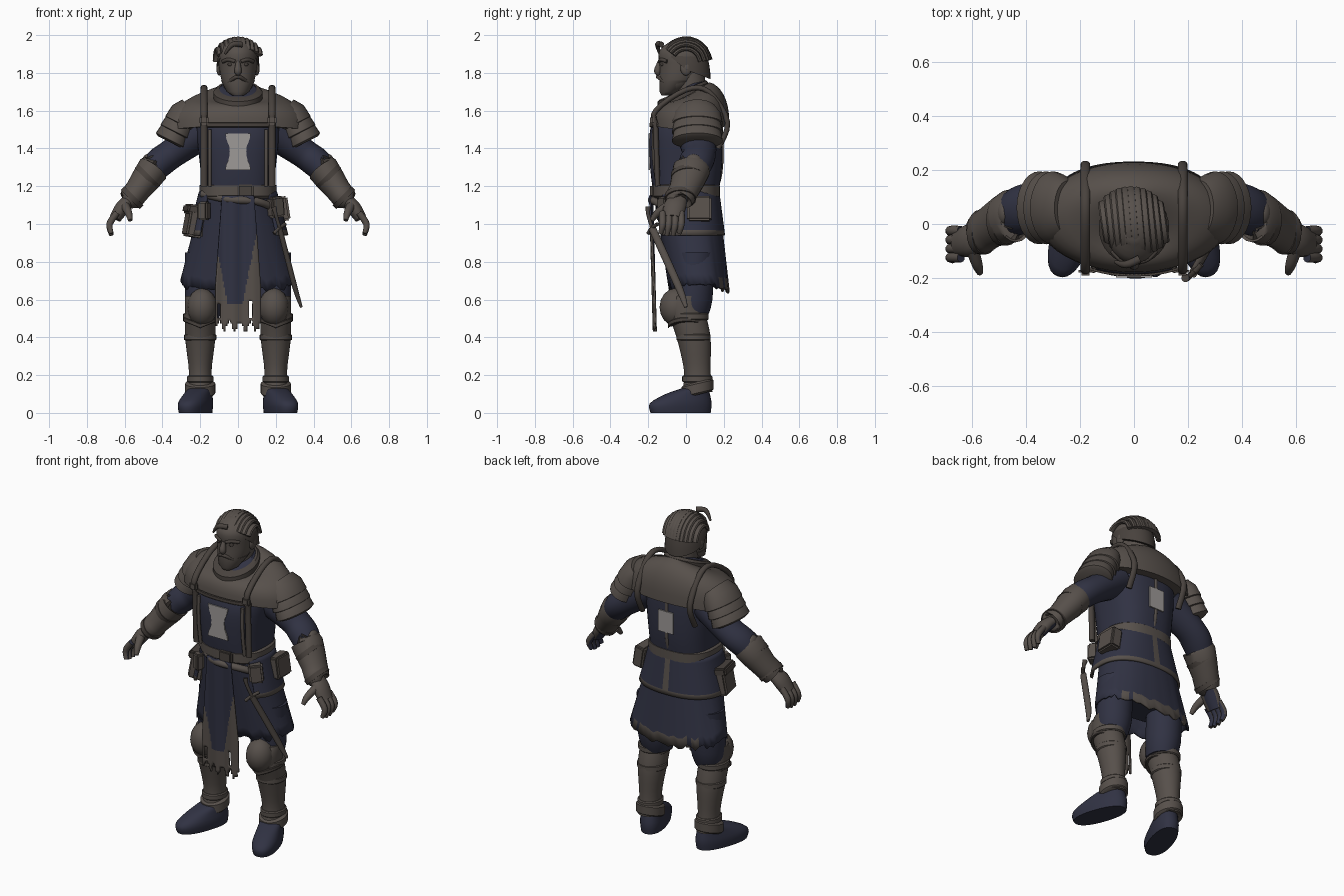
import bpy, bmesh, random
from math import sin, cos, pi, sqrt, copysign, radians
from mathutils import Vector, Matrix

random.seed(4)
if "Cube" in bpy.data.objects:
    bpy.data.objects.remove(bpy.data.objects["Cube"])

ALONG_X, ALONG_Y, ALONG_Z = Vector((1, 0, 0)), Vector((0, 1, 0)), Vector((0, 0, 1))


def material(name, red, green, blue):
    created = bpy.data.materials.new(name)
    created.use_nodes = True
    colour = (red, green, blue, 1)
    created.diffuse_color = colour
    created.node_tree.nodes["Principled BSDF"].inputs["Base Color"].default_value = colour
    return created


BROWN = material("worn brown", .095, .08, .07)
DARK = material("dark brown", .065, .054, .047)
NAVY = material("navy cloth", .03, .032, .056)
GREY = material("pale grey", .34, .32, .31)


def finish(name, verts, faces, materials, paint=None, thickness=0):
    mesh = bpy.data.meshes.new(name)
    mesh.from_pydata(verts, [], faces)
    for entry in materials if isinstance(materials, tuple) else (materials,):
        mesh.materials.append(entry)
    bm = bmesh.new()
    bm.from_mesh(mesh)
    bmesh.ops.recalc_face_normals(bm, faces=bm.faces)
    bm.to_mesh(mesh)
    bm.free()
    if paint:
        for face in mesh.polygons:
            face.material_index = int(paint(face.center, face.normal))
    part = bpy.data.objects.new(name, mesh)
    bpy.context.collection.objects.link(part)
    if thickness:
        solidify = part.modifiers.new("thickness", "SOLIDIFY")
        solidify.thickness, solidify.offset = thickness, 0
    bpy.ops.object.select_all(action="DESELECT")
    part.select_set(True)
    bpy.context.view_layer.objects.active = part
    bpy.ops.object.shade_smooth_by_angle(angle=radians(40))


def skin(rows, count, closed):
    width = count if closed else count - 1
    return [(row * count + i, row * count + (i + 1) % count,
             (row + 1) * count + (i + 1) % count, (row + 1) * count + i)
            for row in range(rows - 1) for i in range(width)]


def caps(rows, count):
    return [tuple(range(count)), tuple(range((rows - 1) * count, rows * count))]


def smooth(rows, steps):
    """Catmull-Rom curve through rows of numbers."""
    if steps == 1:
        return rows
    last, result = len(rows) - 1, []
    for k in range(last):
        quad = list(zip(rows[max(k - 1, 0)], rows[k], rows[k + 1], rows[min(k + 2, last)]))
        for step in range(steps):
            t = step / steps
            result.append(tuple(b + t / 2 * (c - a + t * (2 * a - 5 * b + 4 * c - d + t * (3 * (b - c) + d - a)))
                                for a, b, c, d in quad))
    return result + [rows[last]]


def loft(name, materials, rings, x=0, count=32, power=2, steps=1, yaw=0, span=None,
         shift=None, paint=None, thickness=0):
    """Stack of level rings (z, y, x radius, y radius); a span leaves it open."""
    rings = smooth(rings, steps)
    verts = []
    for k, (z, y, wide, deep) in enumerate(rings):
        for i in range(count):
            angle = 2 * pi * i / count
            if span:
                angle = radians(span[0] + (span[1] - span[0]) * i / (count - 1))
            c, s = cos(angle), sin(angle)
            point = Vector((copysign(abs(c) ** (2 / power), c) * wide,
                            copysign(abs(s) ** (2 / power), s) * deep + y,
                            z + (shift(c, s, k / (len(rings) - 1)) if shift else 0)))
            verts.append(Matrix.Rotation(yaw, 3, "Z") @ point + ALONG_X * x)
    faces = skin(len(rings), count, not span)
    if not thickness:
        faces += caps(len(rings), count)
    finish(name, verts, faces, materials, paint, thickness)


def band(name, mat, z, y, wide, deep, half, **options):
    """Raised strip with bevelled edges."""
    edge = half / 3
    loft(name, mat, [(z + half * h, y, wide - edge * e, deep - edge * e)
                     for h, e in ((-1, 1), (-.7, 0), (.7, 0), (1, 1))], **options)


def ball(name, mat, at, size):
    turns = [pi * (k / 8 - .5) * .97 for k in range(9)]
    loft(name, mat, [(at[2] + size[2] * sin(t), at[1], size[0] * cos(t), size[1] * cos(t)) for t in turns],
         x=at[0], count=16)


def tube(name, materials, path, along=ALONG_Y, flat=1, side=1, count=14, steps=4, paint=None):
    """Sweep of (x, y, z, radius); flat scales the radius across the along axis."""
    path = smooth(path, steps)
    points = [Vector((p[0] * side, p[1], p[2])) for p in path]
    verts = []
    for k, point in enumerate(points):
        tangent = (points[min(k + 1, len(points) - 1)] - points[max(k - 1, 0)]).normalized()
        u = (along - tangent * along.dot(tangent)).normalized()
        v = tangent.cross(u) * flat
        for i in range(count):
            angle = 2 * pi * i / count
            verts.append(point + (u * cos(angle) + v * sin(angle)) * path[k][3])
    finish(name, verts, skin(len(path), count, True) + caps(len(path), count), materials, paint)


def block(name, mat, at, size, tilt=0, turn=0):
    bm = bmesh.new()
    bmesh.ops.create_cube(bm, size=1, matrix=Matrix.Diagonal((*size, 1)))
    bmesh.ops.bevel(bm, geom=bm.edges[:], offset=.01, segments=2, affect="EDGES")
    mesh = bpy.data.meshes.new(name)
    bm.to_mesh(mesh)
    bm.free()
    mesh.materials.append(mat)
    part = bpy.data.objects.new(name, mesh)
    part.location, part.rotation_euler = at, (0, tilt, turn)
    bpy.context.collection.objects.link(part)


def emblem(name, bottom, top, y, width, flare):
    rows = 15
    heights = [bottom + (top - bottom) * k / (rows - 1) for k in range(rows)]
    half = [width + flare * (cos(2 * pi * k / (rows - 1)) + random.random() / 3) for k in range(rows)]
    outline = list(zip(half, heights)) + [(-w, z) for w, z in reversed(list(zip(half, heights)))]
    verts = [(w, y + depth, z) for depth in (-.004, .004) for w, z in outline]
    finish(name, verts, skin(2, len(outline), True) + caps(2, len(outline)), GREY)


# Torso, belt and emblems
loft("tunic", NAVY, [(1.15, 0, .19, .17), (1.3, 0, .2, .19), (1.5, 0, .22, .19), (1.62, .03, .2, .14)],
     count=40, power=2.6, steps=3)
band("belt", BROWN, 1.175, 0, .205, .18, .04, count=40, power=2.5)
block("belt_buckle", DARK, (.04, -.175, 1.175), (.09, .03, .07))
tube("belt_sash", BROWN, [(-.19, -.08, 1.16, .02), (-.05, -.175, 1.13, .02), (.1, -.165, 1.12, .02), (.2, -.08, 1.08, .02)],
     along=ALONG_Z)
emblem("chest_emblem", 1.285, 1.48, -.194, .053, .013)
emblem("back_emblem", 1.32, 1.45, .196, .05, 0)
tube("back_seam", BROWN, [(0, .17, 1.2, .01), (0, .19, 1.3, .01), (0, .19, 1.52, .01)], along=ALONG_X, flat=.6)

# Ragged skirt and the shorter coat tail over it
steps_down = [k / 9 for k in range(10)]
loft("skirt", (NAVY, BROWN), [(1.17 - t / 2, .07 * t, .18 + .12 * t, .165 - .01 * t) for t in steps_down],
     count=64, power=2.3, thickness=.012,
     shift=lambda c, s, t: t * (.01 * sin(c * 23) + .01 * sin(s * 31) - .04 * abs(s) + .02),
     paint=lambda at, normal: at.y > .02 and at.z < .69)
loft("skirt_lining", NAVY, [(1.15, 0, .17, .15), (.75, .06, .25, .13)], count=40, power=2.3)
loft("coat_tail", (NAVY, BROWN), [(1.17 - .23 * t, .01 * t, .2 + .06 * t, .17 + .02 * t) for t in steps_down],
     count=50, power=2.4, span=(-42, 222), thickness=.014,
     paint=lambda at, normal: at.z < .965 or at.y < -.125 or (abs(at.x) < .018 and at.y > 0))

# Long torn front cloth
columns, rows = 28, 50
verts = []
for row in range(rows):
    t = row / (rows - 1)
    for i in range(columns):
        x = (i / (columns - 1) - .5) * (.17 + .07 * min(1, t * 1.5))
        verts.append(Vector((x, .02 * t - .185 + .006 * sin(x * 60), 1.15 - .72 * t)))
torn = [.45 + .025 * sin(i) + .02 * random.random() for i in range(columns)]


def is_cloth(quad):
    at = sum((verts[i] for i in quad), Vector()) / 4
    near_tear = any(abs(at.x - x) < .01 and abs(at.z - z) < .04 for x, z in ((-.1, .54), (.065, .55)))
    return at.z > torn[quad[0] % columns] and not near_tear


finish("front_cloth", verts, [quad for quad in skin(rows, columns, False) if is_cloth(quad)], (NAVY, BROWN),
       thickness=.01, paint=lambda at, normal: at.z < .58 or abs(at.x + .015) > .04 + .2 * (at.z - .58))

# Shoulder mantle and collar
arc = [pi / 2 * k / 8 for k in range(9)]
loft("mantle", BROWN, [(1.5 + .19 * cos(a) ** .8, .025, .11 + .25 * sin(a), .1 + .105 * sin(a)) for a in arc],
     count=48, shift=lambda c, s, t: .06 * s * (1 - t) + .02 * s * s * t)
band("mantle_trim", DARK, 1.525, .02, .3, .21, .01, count=40, power=2.3, span=(-128, -52), thickness=.008)
lean = lambda c, s, t: .05 * s
band("collar", DARK, 1.67, -.015, .13, .135, .04, shift=lean)
band("scarf", NAVY, 1.69, -.01, .1, .11, .03, shift=lean)

# Head, face and hair
loft("neck", BROWN, [(1.6, .03, .08, .08), (1.8, .02, .08, .08)])
loft("head", BROWN, [(1.69, -.09, .04, .04), (1.74, -.05, .08, .09), (1.83, -.02, .1, .12),
                     (1.92, -.01, .1, .13), (1.98, -.01, .04, .05)], steps=4)
tube("nose", BROWN, [(0, -.14, 1.86, .01), (0, -.15, 1.81, .02), (0, -.14, 1.79, .01)], along=ALONG_X)
tube("moustache", DARK, [(-.05, -.11, 1.75, .01), (0, -.15, 1.78, .01), (.05, -.11, 1.75, .01)], along=ALONG_Z)
loft("beard", BROWN, [(1.68, -.1, .03, .03), (1.7, -.09, .06, .05), (1.76, -.04, .09, .1)])
loft("hair", DARK, [(1.855 + .13 * sin(a - .3 * cos(a)), 0, .115 * cos(a) ** .7, .13 * cos(a) ** .7) for a in arc[:-1]],
     shift=lambda c, s, t: (-.11 if s < 0 else -.05) * s * max(0, 1 - 1.6 * t))
for i in range(11):
    x = .021 * (i - 5)
    curve = sqrt(1 - (x / .13) ** 2)
    tube("hair_lock", BROWN, [(x + .012 * cos(a), -.13 * cos(a) * curve, 1.85 + .132 * sin(a) * curve, .017)
                              for a in (.6, 1, 1.5, 2, 2.5, 3)], along=ALONG_X, flat=.7, count=8, steps=2)
tube("forelock", DARK, [(.02, -.13, 1.95, .015), (-.03, -.15, 1.95, .014), (-.07, -.14, 1.9, .006)])

for side, word in ((1, "left_"), (-1, "right_")):
    # Face details
    tube(word + "brow", DARK, [(.015, -.14, 1.86, .01), (.05, -.13, 1.87, .01), (.08, -.1, 1.86, .01)], side=side)
    ball(word + "eye", DARK, (.04 * side, -.125, 1.845), (.015, .01, .01))
    ball(word + "ear", BROWN, (.1 * side, 0, 1.825), (.015, .03, .04))

    # Straps over the shoulders
    strap = ((-.15, 1.2), (-.16, 1.5), (-.16, 1.6), (0, 1.71), (.12, 1.7), (.22, 1.54), (.17, 1.4))
    tube(word + "strap", DARK, [(.18, y, z, .018) for y, z in strap], along=ALONG_X, flat=.8, side=side)
    block(word + "strap_buckle", BROWN, (.18 * side, -.175, 1.55), (.05, .03, .05))
    tube(word + "chest_trim", BROWN, [(.15, -.15, 1.2, .01), (.15, -.17, 1.35, .01), (.15, -.17, 1.5, .01)], side=side)

    # Layered shoulder plates
    for k in range(3):
        x, z = .275 + .025 * k, 1.58 - .045 * k
        tube(word + "shoulder_plate", BROWN, [(x - .03, .06, z + .03, .1), (x, .06, z, .125), (x + .025, .06, z - .05, .135),
                                              (x + .03, .06, z - .06, .11)], flat=.7, side=side, count=28, steps=1)

    # Sleeve, bracer and hand
    tube(word + "sleeve", NAVY, [(.19, .05, 1.49, .11), (.34, .07, 1.38, .09), (.42, .05, 1.32, .09), (.49, .01, 1.24, .07)],
         flat=.88, side=side, count=20)
    tube(word + "bracer", BROWN, [(.44, .03, 1.3, .08), (.45, .03, 1.29, .1), (.53, -.01, 1.18, .08),
                                  (.57, -.04, 1.13, .075), (.58, -.04, 1.12, .05)], flat=.85, side=side, count=20, steps=2)
    ball(word + "elbow_guard", BROWN, (.48 * side, .04, 1.32), (.03, .05, .05))
    for x, y, z, r in ((.48, .015, 1.25, .095), (.56, -.03, 1.14, .083)):
        tube(word + "bracer_band", DARK, [(x - d, y, z + d, r) for d in (.01, -.01)], flat=.85, side=side, count=20, steps=1)
    palm_side = lambda at, normal: normal.x * side < -.35 and normal.y > -.2
    tube(word + "palm", (BROWN, NAVY), [(.57, -.04, 1.13, .05), (.61, -.06, 1.09, .06), (.65, -.07, 1.03, .05)],
         flat=.65, side=side, paint=palm_side)
    for k in range(4):
        y, tip = -.025 - .033 * k, .94 + .01 * (k % 3 == 0)
        tube(word + "finger", (BROWN, NAVY), [(.64, y, 1.06, .018), (.68, y, 1, .018), (.67, y - .01, tip, .012)],
             side=side, count=10, paint=palm_side)
    tube(word + "thumb", BROWN, [(.6, -.09, 1.1, .025), (.58, -.15, 1.06, .02), (.57, -.18, 1.02, .012)], along=ALONG_X, side=side)

    # Leg armour and boot
    hip = .2 * side
    loft(word + "thigh", NAVY, [(.85, .05, .1, .1), (.6, .04, .1, .1), (.5, .02, .08, .09)], x=.18 * side, steps=3)
    loft(word + "greave", BROWN, [(.11, .06, .07, .08), (.22, .06, .06, .07), (.4, .04, .08, .09),
                                  (.55, 0, .08, .1), (.62, .02, .08, .09)], x=hip, steps=4)
    for z, y, wide, deep in ((.51, .02, .09, .1), (.4, .04, .085, .09), (.18, .06, .07, .08)):
        band(word + "greave_band", BROWN, z, y, wide, deep, .018, x=hip)
    band(word + "ankle_flare", BROWN, .13, .06, .08, .085, .035, x=hip, shift=lambda c, s, t: .02 * s)
    ball(word + "knee_guard", BROWN, (.19 * side, -.055, .56), (.08, .085, .1))
    band(word + "knee_rim", DARK, .46, .005, .09, .1, .012, x=hip, shift=lambda c, s, t: .035 * abs(c))
    loft(word + "boot", NAVY, [(0, -.03, .07, .165), (.05, -.03, .075, .17), (.1, .01, .065, .12), (.13, .05, .06, .07)],
         x=.215 * side, yaw=.33 * side, power=2.3, steps=3)

# Hip pouches, sword and scabbard
block("right_pouch", BROWN, (-.23, -.03, 1.01), (.09, .14, .16), .18, .2)
block("right_pouch_flap", DARK, (-.23, -.03, 1.075), (.1, .15, .05), .18, .2)
block("right_small_pouch", BROWN, (-.18, -.13, 1.07), (.06, .05, .1), 0, -.5)
block("left_pouch", BROWN, (.235, .07, 1.08), (.07, .13, .13), -.15)
block("left_small_pouch", BROWN, (.2, -.11, 1.09), (.08, .06, .11), -.1, .6)
tube("scabbard", BROWN, [(.22, -.18, .98, .02), (.3, -.04, .67, .02), (.335, 0, .56, .01)], flat=.7)
tube("sword_grip", DARK, [(.19, -.2, 1.09, .015), (.2, -.2, 1.05, .01), (.22, -.18, .98, .01)])
tube("sword_guard", DARK, [(.19, -.2, .95, .01), (.22, -.18, .98, .01), (.25, -.15, 1, .01)], along=ALONG_Z)
